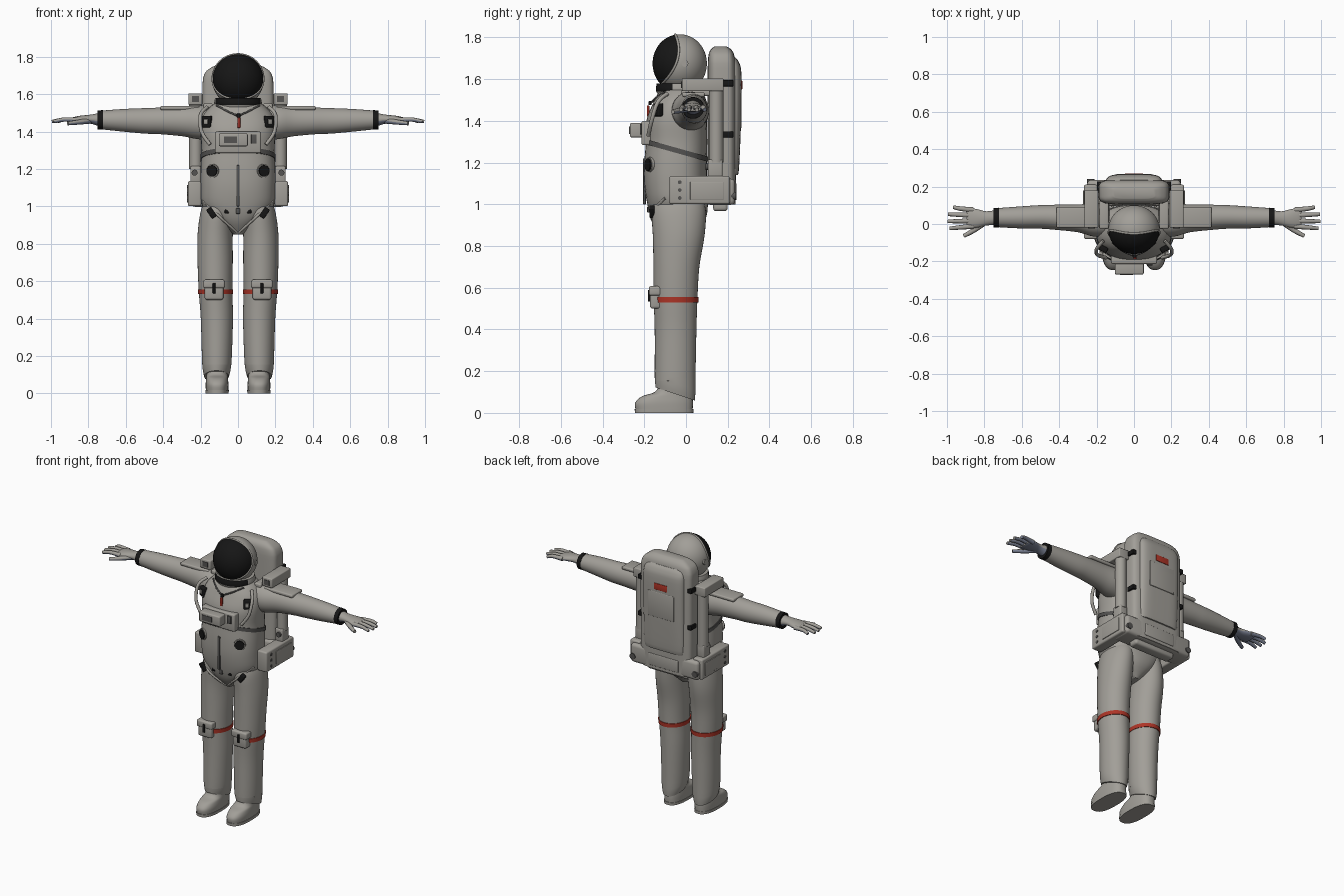
import bpy, bmesh, math
from mathutils import Matrix, Vector

cube = bpy.data.objects.get("Cube")
if cube:
    bpy.data.objects.remove(cube, do_unlink=True)


def material(name, rgb):
    m = bpy.data.materials.new(name)
    m.use_nodes = True
    m.diffuse_color = (*rgb, 1)
    m.node_tree.nodes["Principled BSDF"].inputs["Base Color"].default_value = (*rgb, 1)
    return m


SUIT = material("suit grey", (.36, .345, .315))
BLACK = material("black", (.008, .008, .008))
DARK = material("dark grey", (.09, .088, .085))
RED = material("red", (.42, .035, .02))
PALM = material("palm blue grey", (.2, .225, .3))
parts = []


def finish(name, bm, mat, mirror=False):
    bmesh.ops.recalc_face_normals(bm, faces=bm.faces)
    mesh = bpy.data.meshes.new(name)
    bm.to_mesh(mesh)
    bm.free()
    mesh.materials.append(mat)
    ob = bpy.data.objects.new(name, mesh)
    bpy.context.collection.objects.link(ob)
    if mirror:
        ob.modifiers.new("mirror", "MIRROR")
    parts.append(ob)
    return ob


def paint(ob, mat, test):
    ob.data.materials.append(mat)
    for f in ob.data.polygons:
        if test(f.center, f.normal):
            f.material_index = 1


def smooth_path(rows, steps):
    """Catmull-Rom resampling of a list of tuples."""
    rows = [Vector(r) for r in rows]
    out = []
    for i in range(len(rows) - 1):
        a, b, c, d = rows[max(i - 1, 0)], rows[i], rows[i + 1], rows[min(i + 2, len(rows) - 1)]
        for s in range(steps):
            t = s / steps
            out.append(b + (c - a) * t / 2 + (a * 2 - b * 5 + c * 4 - d) * t * t / 2
                       + (b * 3 - a - c * 3 + d) * t ** 3 / 2)
    return out + [rows[-1]]


def loft(name, rings, mat=SUIT, axis="z", power=2, mirror=False, steps=4, sides=40):
    """Skin oval rings given as (position, centre, centre, radius, radius)."""
    bm = bmesh.new()
    loops = []
    for p, u, v, ru, rv in smooth_path(rings, steps):
        loop = []
        for k in range(sides):
            c, s = math.cos(math.tau * k / sides), math.sin(math.tau * k / sides)
            a = u + ru * math.copysign(abs(c) ** (2 / power), c)
            b = v + rv * math.copysign(abs(s) ** (2 / power), s)
            loop.append(bm.verts.new((a, b, p) if axis == "z" else (p, a, b)))
        loops.append(loop)
    for lo, hi in zip(loops, loops[1:]):
        for k in range(sides):
            j = (k + 1) % sides
            bm.faces.new((lo[k], lo[j], hi[j], hi[k]))
    bm.faces.new(loops[0])
    bm.faces.new(loops[-1])
    return finish(name, bm, mat, mirror)


def box(name, centre, size, mat=SUIT, bevel=.008, mirror=False, turn=0, axis="Z"):
    bm = bmesh.new()
    bmesh.ops.create_cube(bm, size=1, matrix=Matrix.Diagonal((*size, 1)))
    if bevel:
        bmesh.ops.bevel(bm, geom=bm.edges[:], offset=bevel, segments=3, profile=.5, affect="EDGES")
    bm.transform(Matrix.Translation(centre) @ Matrix.Rotation(math.radians(turn), 4, axis))
    return finish(name, bm, mat, mirror)


def disc(name, centre, radius, depth, direction, mat=SUIT, mirror=True):
    bm = bmesh.new()
    spin = Vector(direction).to_track_quat("Z", "Y").to_matrix().to_4x4()
    bmesh.ops.create_cone(bm, cap_ends=True, segments=28, radius1=radius, radius2=radius,
                          depth=depth, matrix=Matrix.Translation(centre) @ spin)
    return finish(name, bm, mat, mirror)


def tube(name, points, radius, mat=SUIT, mirror=True, cyclic=False, taper=1):
    curve = bpy.data.curves.new(name, "CURVE")
    curve.dimensions = "3D"
    curve.bevel_depth, curve.bevel_resolution, curve.use_fill_caps = radius, 3, True
    line = curve.splines.new("POLY")
    pts = points if cyclic else smooth_path(points, 4)
    line.points.add(len(pts) - 1)
    for i, p in enumerate(pts):
        line.points[i].co = (*p, 1)
        line.points[i].radius = 1 + (taper - 1) * i / (len(pts) - 1)
    line.use_cyclic_u = cyclic
    helper = bpy.data.objects.new(name, curve)
    bpy.context.collection.objects.link(helper)
    mesh = bpy.data.meshes.new_from_object(helper.evaluated_get(bpy.context.evaluated_depsgraph_get()))
    bpy.data.objects.remove(helper)
    bm = bmesh.new()
    bm.from_mesh(mesh)
    bmesh.ops.remove_doubles(bm, verts=bm.verts, dist=.0001)
    for f in bm.faces:
        f.material_index = 0
    return finish(name, bm, mat, mirror)


# Torso, hips and neck
loft("torso", [(.85, 0, -.04, .025, .07), (.92, 0, -.035, .12, .125), (1, 0, -.04, .19, .145),
               (1.1, 0, -.05, .2, .15), (1.2, 0, -.05, .2, .15), (1.3, 0, -.045, .195, .147),
               (1.4, 0, -.045, .2, .145), (1.48, 0, -.03, .19, .13), (1.53, 0, -.025, .15, .11),
               (1.56, 0, -.02, .11, .09)], power=2.4)
ring = loft("neck_ring", [(1.53, 0, -.03, .12, .108), (1.55, 0, -.03, .128, .115),
                          (1.58, 0, -.03, .122, .11)], steps=3)
paint(ring, BLACK, lambda c, n: c.y < -.06 and c.z > 1.545)
strap = loft("waist_strap", [(1.275, 0, -.045, .201, .152), (1.3, 0, -.045, .201, .152)],
             DARK, power=2.4, steps=1)
for v in strap.data.vertices:
    v.co.z -= (v.co.y + .15) * .28

# Legs, boots and knee pockets
leg = loft("leg", [(.09, .115, -.052, .066, .094), (.13, .114, -.052, .075, .097),
                   (.2, .113, -.052, .08, .098), (.4, .113, -.05, .086, .1),
                   (.55, .12, -.05, .09, .105), (.7, .122, -.046, .094, .11),
                   (.85, .122, -.035, .094, .124), (.97, .112, -.035, .088, .13),
                   (1.04, .1, -.035, .075, .11)], mirror=True)
for v in leg.data.vertices:
    if v.co.z < .15:
        v.co.z -= (v.co.y + .05) * .33
loft("boot", [(.016, .112, -.105, .06, .137), (.05, .112, -.105, .061, .138),
              (.08, .112, -.09, .058, .12), (.1, .112, -.065, .056, .085),
              (.14, .113, -.05, .055, .075)], power=2.5, mirror=True)
loft("boot_sole", [(0, .112, -.105, .062, .14), (.018, .112, -.105, .063, .141)],
     power=2.5, mirror=True, steps=1)
loft("knee_band", [(.53, .12, -.05, .093, .109), (.556, .12, -.05, .094, .11)],
     RED, mirror=True, steps=1)
box("knee_pocket", (.128, -.145, .545), (.1, .055, .09), bevel=.012, mirror=True)
box("knee_pocket_flap", (.128, -.148, .585), (.115, .06, .045), bevel=.01, mirror=True)
box("knee_buckle", (.128, -.178, .562), (.014, .01, .055), BLACK, .002, True)

# Arms, wrist bands and shoulder covers
loft("arm", [(.13, .02, 1.445, .09, .095), (.22, .022, 1.45, .088, .09), (.3, .03, 1.455, .074, .08),
             (.42, .036, 1.457, .067, .071), (.5, .038, 1.457, .063, .068), (.62, .035, 1.46, .058, .06),
             (.74, .034, 1.462, .05, .049)], axis="x", mirror=True)
loft("wrist_band", [(.722, .034, 1.462, .053, .052), (.75, .034, 1.462, .052, .051)],
     BLACK, axis="x", mirror=True, steps=1)
box("shoulder_cover", (.31, .035, 1.526), (.21, .11, .022), mirror=True)

# Gloves with coloured palms
glove = [loft("palm", [(.74, .034, 1.463, .04, .036), (.79, .03, 1.466, .038, .024),
                       (.84, .03, 1.464, .05, .021), (.88, .032, 1.46, .053, .017),
                       (.895, .032, 1.459, .048, .012)], axis="x", mirror=True, sides=24)]
for i in range(4):
    base, tip, reach = .075 - .029 * i, .09 - .038 * i, (.965, .993, .995, .985)[i]
    glove.append(tube("finger", [(.86, base, 1.461), (.93, (base + tip) / 2, 1.464), (reach, tip, 1.453)],
                      .0145, taper=.65))
glove.append(tube("thumb", [(.79, .015, 1.458), (.85, -.03, 1.45), (.91, -.064, 1.443)], .017, taper=.6))
for ob in glove:
    paint(ob, PALM, lambda c, n: n.z < -.25)

# Helmet shell, visor and visor rim
HC, HR = Vector((0, -.03, 1.675)), Vector((.137, .13, .14))
bm = bmesh.new()
bmesh.ops.create_uvsphere(bm, u_segments=112, v_segments=72, radius=1,
                          matrix=Matrix.Translation(HC) @ Matrix.Diagonal((*HR, 1)))


def visor_edge(z):
    return -.035 - 3 * (z - 1.74) ** 2


paint(finish("helmet", bm, SUIT), BLACK, lambda c, n: c.y < visor_edge(c.z))
rim = []
for k in range(80):
    a = math.tau * k / 80
    z = 1.693 + .12 * math.cos(a)
    y = visor_edge(z)
    x = HR.x * math.sqrt(max(0, 1 - ((y - HC.y) / HR.y) ** 2 - ((z - HC.z) / HR.z) ** 2))
    rim.append((math.copysign(x, math.sin(a)), y, z))
tube("visor_rim", rim, .006, mirror=False, cyclic=True)
disc("visor_pivot", (.132, -.005, 1.675), .016, .014, (1, 0, 0))

# Chest unit, tags, clips, dials and hoses
box("chest_plate", (0, -.188, 1.342), (.245, .05, .115))
box("chest_control_box", (-.025, -.232, 1.355), (.155, .075, .068))
box("control_slot", (-.04, -.2705, 1.355), (.07, .004, .035), DARK, 0)
box("control_switch", (.085, -.215, 1.36), (.03, .012, .05), DARK, .003)
box("red_tag", (.005, -.182, 1.447), (.016, .012, .055), RED, .003)
box("tag_clip", (.003, -.172, 1.485), (.02, .014, .02), BLACK, .003)
box("front_zip", (0, -.199, 1.11), (.016, .014, .22), DARK, .003)
tube("collar_strap", [(.115, -.1, 1.54), (.06, -.145, 1.51), (.004, -.168, 1.485)], .005, DARK)
box("harness_clip", (.165, -.132, 1.453), (.05, .03, .062), BLACK, .006, True, 28)
box("clip_centre", (.17, -.146, 1.453), (.022, .012, .026), SUIT, .003, True, 28)
disc("round_port", (.133, -.17, 1.19), .036, .02, (.5, -1, 0))
disc("port_dial", (.135, -.174, 1.19), .03, .026, (.5, -1, 0), BLACK)
tube("chest_hose", [(.165, -.09, 1.53), (.2, -.135, 1.49), (.195, -.165, 1.4), (.15, -.18, 1.33)], .01)
box("hip_buckle", (.142, -.163, .965), (.03, .025, .058), BLACK, .005, True, 35, "Y")
box("crotch_clip", (.06, -.168, .975), (.022, .016, .026), BLACK, .004, True)
box("belt_link", (0, -.178, .975), (.022, .016, .03), DARK, .004)
tube("hip_strap", [(.188, -.1, 1.03), (.11, -.165, .955), (.05, -.145, .9), (.005, -.115, .86)], .007)

# Backpack
loft("backpack", [(1, 0, .172, .18, .066), (1.15, 0, .172, .188, .068), (1.6, 0, .172, .19, .068),
                  (1.7, 0, .17, .182, .064), (1.738, 0, .168, .15, .052), (1.756, 0, .166, .11, .03)],
     power=4.5, sides=64)
loft("backpack_cover", [(1.14, 0, .19, .14, .055), (1.17, 0, .19, .15, .064), (1.4, 0, .19, .152, .074),
                        (1.62, 0, .19, .152, .076), (1.68, 0, .19, .145, .064),
                        (1.705, 0, .19, .125, .045)], power=4.5, sides=64)
box("cover_panel", (0, .262, 1.45), (.19, .01, .17), bevel=.004)
box("red_patch", (0, .266, 1.572), (.095, .008, .042), RED, .002)
for z in (1.335, 1.58):
    box("pack_latch", (.184, .2, z), (.03, .055, .03), BLACK, .004, True)

# Lower pack unit with side wings
box("lower_pack", (0, .165, 1.06), (.5, .14, .125), bevel=.02)
box("lower_pocket", (0, .236, 1.06), (.22, .014, .08), bevel=.005)
box("lower_base", (0, .165, .992), (.3, .07, .05), bevel=.015)
box("side_wing", (.232, .065, 1.068), (.072, .29, .135), bevel=.01, mirror=True)
box("wing_panel", (.268, .1, 1.065), (.008, .16, .085), bevel=.003, mirror=True)
for i in range(3):
    disc("wing_button", (.268, -.03, 1.03 + .038 * i), .009, .008, (1, 0, 0), DARK)
disc("pack_valve", (.23, .228, 1.04), .02, .025, (0, 1, 0), DARK)

# Side columns and top brackets
disc("side_column", (.227, .145, 1.38), .034, .36, (0, 0, 1))
box("column_joint", (.227, .14, 1.17), (.055, .07, .09), mirror=True)
disc("joint_pin", (.232, .1, 1.18), .016, .015, (0, -1, 0), DARK)
box("top_bracket", (.228, .08, 1.573), (.075, .2, .062), bevel=.006, mirror=True)
box("bracket_socket", (.228, -.021, 1.573), (.038, .006, .032), DARK, 0, True)
box("shoulder_strap", (.16, .05, 1.535), (.05, .15, .03), mirror=True)

for ob in bpy.context.selected_objects:
    ob.select_set(False)
for ob in parts:
    ob.select_set(True)
bpy.context.view_layer.objects.active = parts[0]
bpy.ops.object.shade_smooth_by_angle(angle=math.radians(40))
